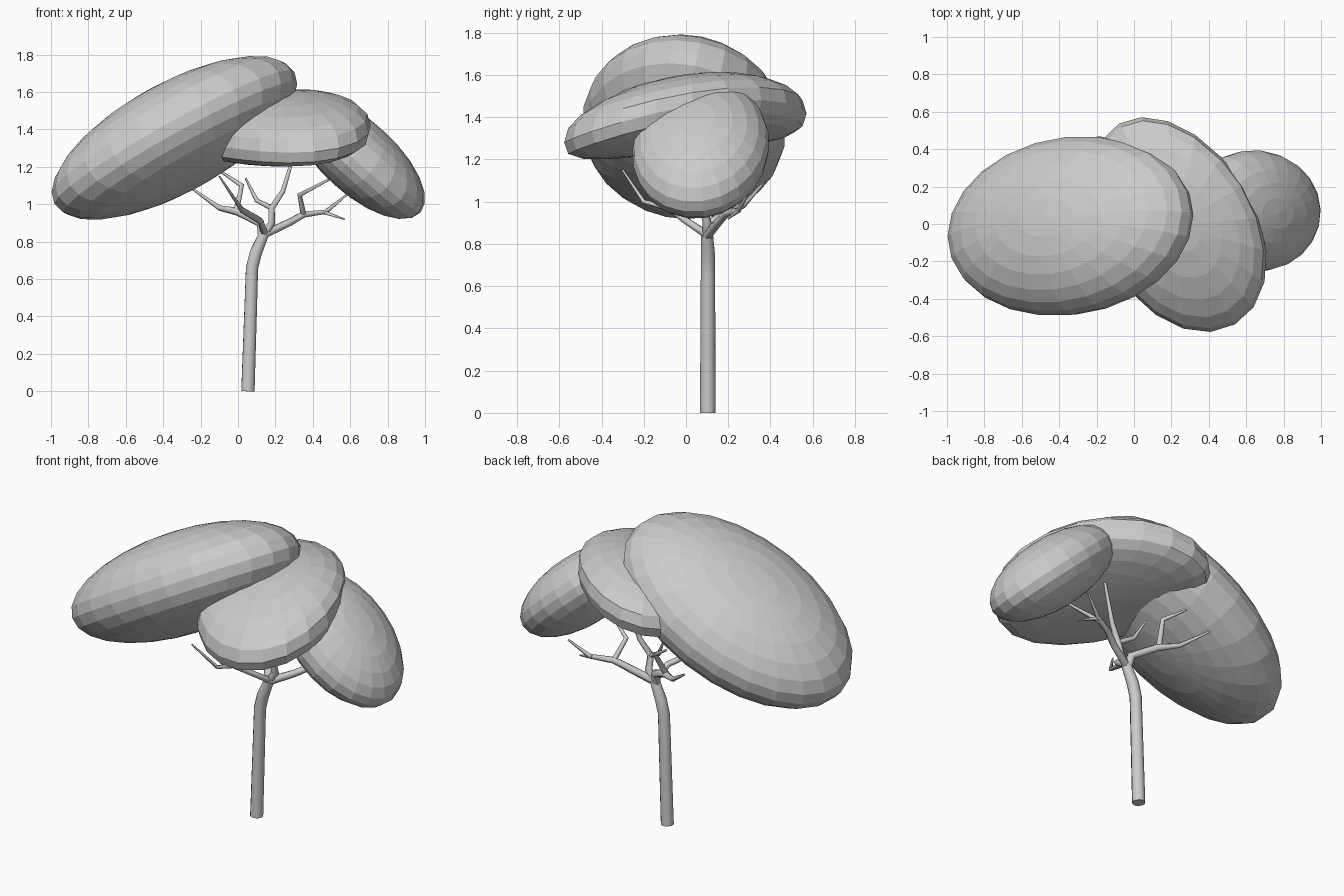
import bpy, bmesh, math
from mathutils import Matrix, Vector

if "Cube" in bpy.data.objects:
    bpy.data.objects.remove(bpy.data.objects["Cube"])


def foliage(name, center, radii, rot, segs=24, rings=14, shape=None):
    """Low-poly squashed sphere: scaled, optionally reshaped, then turned and placed."""
    bm = bmesh.new()
    bmesh.ops.create_uvsphere(bm, u_segments=segs, v_segments=rings, radius=1)
    turn = (Matrix.Rotation(math.radians(rot[2]), 3, 'Z')
            @ Matrix.Rotation(math.radians(rot[1]), 3, 'Y')
            @ Matrix.Rotation(math.radians(rot[0]), 3, 'X'))
    for v in bm.verts:
        s = v.co.copy()
        p = Vector(s[i] * radii[i] for i in range(3))
        if shape:
            p = shape(s, p)
        v.co = Vector(center) + turn @ p
    me = bpy.data.meshes.new(name)
    bm.to_mesh(me)
    bm.free()
    ob = bpy.data.objects.new(name, me)
    bpy.context.collection.objects.link(ob)
    return ob


def limbs(name, paths, resolution):
    """Tapered tubes along (x, y, z, radius) paths."""
    cu = bpy.data.curves.new(name, 'CURVE')
    cu.dimensions = '3D'
    cu.bevel_depth = 1
    cu.bevel_resolution = resolution
    cu.use_fill_caps = True
    for path in paths:
        sp = cu.splines.new('POLY')
        sp.points.add(len(path) - 1)
        for pt, (x, y, z, r) in zip(sp.points, path):
            pt.co = (x, y, z, 1)
            pt.radius = r
    ob = bpy.data.objects.new(name, cu)
    bpy.context.collection.objects.link(ob)
    bpy.ops.object.select_all(action='DESELECT')
    ob.select_set(True)
    bpy.context.view_layer.objects.active = ob
    bpy.ops.object.convert(target='MESH')
    bpy.context.object.data.shade_flat()


def arch(s, p):
    """Fatten the rim, droop both ends and lift the right edge."""
    p.z = math.copysign(abs(s.z) ** 0.75, s.z) * 0.17
    p.x *= 1 - 0.05 * s.y
    p.z += 0.045 * s.y - 0.08 * s.y ** 2 - 0.03 * s.x ** 2 + 0.2 * p.x
    return p


# Foliage masses
foliage("left_foliage", (-0.34, -0.01, 1.355), (0.735, 0.485, 0.285), (-13, -28.6, 6))
foliage("right_foliage", (0.645, 0.07, 1.25), (0.445, 0.325, 0.195), (0, 42, -6), 22, 12)
foliage("middle_foliage", (0.23, 0.0, 1.425), (0.41, 0.62, 0.17), (0, 0, 30), 20, 12, arch)

# Trunk
limbs("trunk", [[(0.053, 0.103, 0, 0.037), (0.075, 0.104, 0.66, 0.034),
                 (0.095, 0.104, 0.74, 0.034), (0.14, 0.1, 0.845, 0.028)]], 3)

# Branches
limbs("branches", [
    [(.13, .1, .83, .026), (.12, .12, .9, .024), (0, .2, .96, .022), (-.1, .27, .98, .014), (-.24, .36, 1.08, .006)],
    [(-.01, .2, .96, .018), (.02, .27, 1.1, .014), (-.1, .33, 1.18, .006)],
    [(.14, .09, .85, .02), (.12, 0, .91, .018), (.02, -.08, .97, .016), (0, -.2, 1.0, .011), (-.1, -.3, 1.15, .005)],
    [(.14, .1, .84, .024), (.18, .1, .9, .021), (.18, .08, .98, .019), (.24, .1, 1.07, .015), (.31, .12, 1.3, .008)],
    [(.18, .08, .98, .015), (.1, .12, 1.02, .012), (.04, .15, 1.14, .005)],
    [(.14, .1, .84, .024), (.27, .15, .9, .021), (.35, .19, .945, .019), (.47, .25, .96, .013), (.58, .3, 1.05, .005)],
    [(.35, .19, .945, .016), (.33, .1, 1.05, .014), (.5, .02, 1.14, .007)],
    [(.45, .25, .96, .012), (.57, .2, .92, .004)],
], 1)
